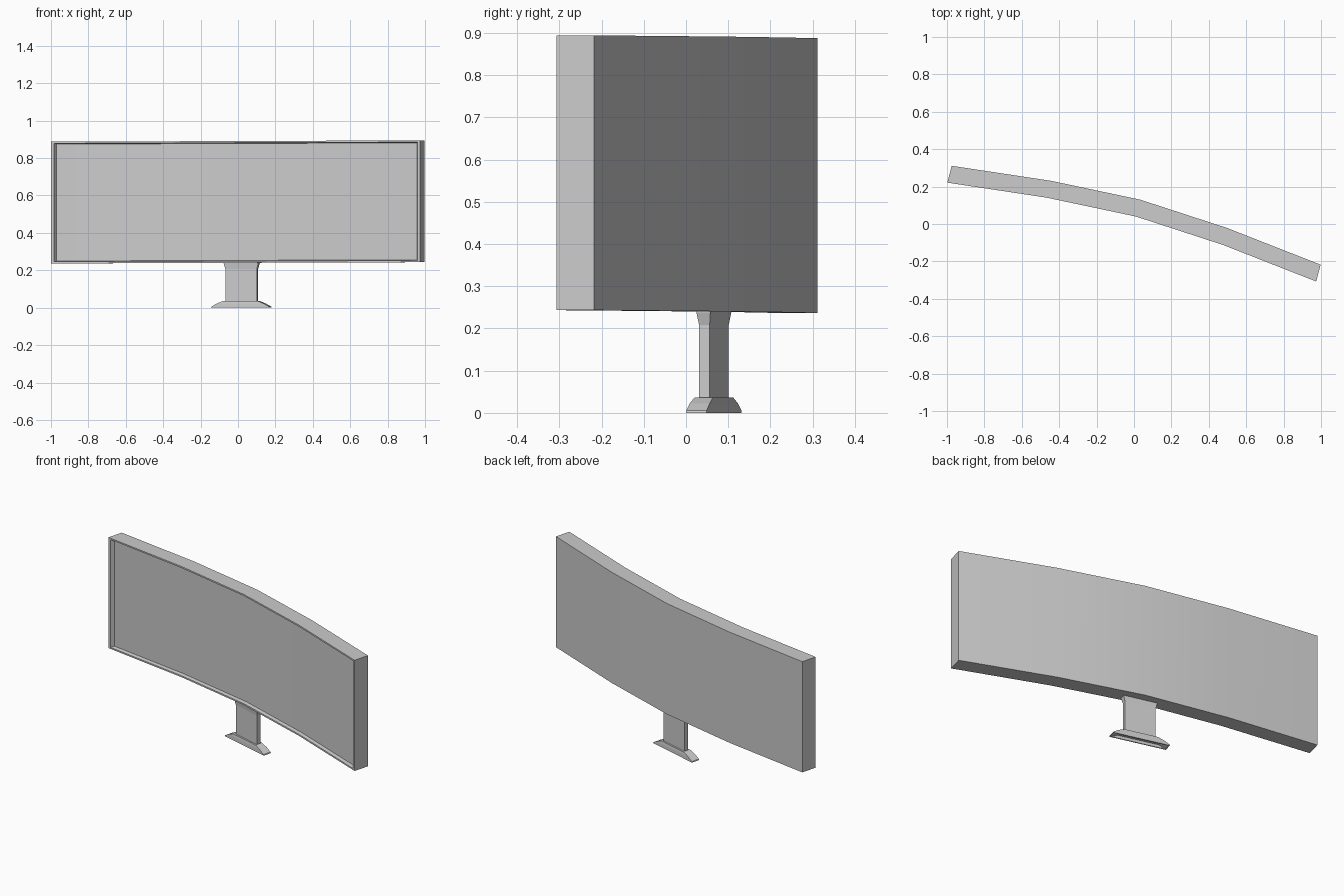
import bpy, bmesh, math
from mathutils import Matrix

if "Cube" in bpy.data.objects:
    bpy.data.objects.remove(bpy.data.objects["Cube"])

YAW = Matrix.Rotation(math.radians(-15), 4, 'Z')


def ring_mesh(name, rings, origin, cap):
    """Bridge closed rings of points, cap both ends, turn to the model's yaw."""
    bm = bmesh.new()
    loops = [[bm.verts.new(p) for p in r] for r in rings]
    n = len(loops[0])
    for a, b in zip(loops, loops[1:]):
        for i in range(n):
            j = (i + 1) % n
            bm.faces.new((a[i], a[j], b[j], b[i]))
    for end in (loops[0], loops[-1]):
        cap(bm, end)
    bmesh.ops.recalc_face_normals(bm, faces=bm.faces)
    bmesh.ops.transform(bm, matrix=Matrix.Translation(origin) @ YAW, verts=bm.verts)
    me = bpy.data.meshes.new(name)
    bm.to_mesh(me)
    bm.free()
    ob = bpy.data.objects.new(name, me)
    bpy.context.collection.objects.link(ob)
    return ob


def strip_cap(bm, loop):
    """Cap a bottom row + reversed top row with upright quads."""
    n = len(loop)
    for i in range(n // 2 - 1):
        bm.faces.new((loop[i], loop[i + 1], loop[n - 2 - i], loop[n - 1 - i]))


def flat_cap(bm, loop):
    bm.faces.new(loop)


# Curved screen: back, front edge, bezel lip, recessed panel
HALF, Z0, Z1, DEPTH = 1.021, 0.24, 0.891, 0.093
MID, V_MID, V_END = 0.487, -0.026, -0.086


def bow(u):
    u = abs(u)
    if u < MID:
        return V_MID * u / MID
    return V_MID + (V_END - V_MID) * (u - MID) / (HALF - MID)


def screen_ring(depth, side, edge):
    us = [-HALF + side, -MID, 0, MID, HALF - side]
    lean = 0.0033
    low = [(u, bow(u) + depth, Z0 + edge + lean * u) for u in us]
    high = [(u, bow(u) + depth, Z1 - edge + lean * u) for u in us]
    return low + high[::-1]


screen = ring_mesh("screen", [screen_ring(DEPTH, 0, 0), screen_ring(0, 0, 0),
                              screen_ring(0, 0.016, 0.009),
                              screen_ring(0.02, 0.024, 0.013)],
                   (0.01, 0.04, 0), strip_cap)
bpy.context.view_layer.objects.active = screen
screen.select_set(True)
bpy.ops.object.shade_smooth_by_angle(angle=math.radians(20))


def rect(w, d, z):
    return [(sx * w / 2, sy * d / 2, z) for sx, sy in ((-1, -1), (1, -1), (1, 1), (-1, 1))]


# Neck flaring into the screen underside
ring_mesh("neck", [rect(0.174, 0.026, 0.03), rect(0.174, 0.026, 0.208),
                   rect(0.192, 0.034, 0.238), rect(0.192, 0.034, 0.246)],
          (0.02, 0.066, 0), flat_cap)

# Low foot with sloped ends and a hollow underside
ring_mesh("foot", [rect(0.24, 0.03, 0.014), rect(0.30, 0.038, 0.0),
                   rect(0.322, 0.05, 0.0), rect(0.318, 0.05, 0.006),
                   rect(0.26, 0.049, 0.022), rect(0.19, 0.045, 0.036)],
          (0.018, 0.066, 0), flat_cap)
